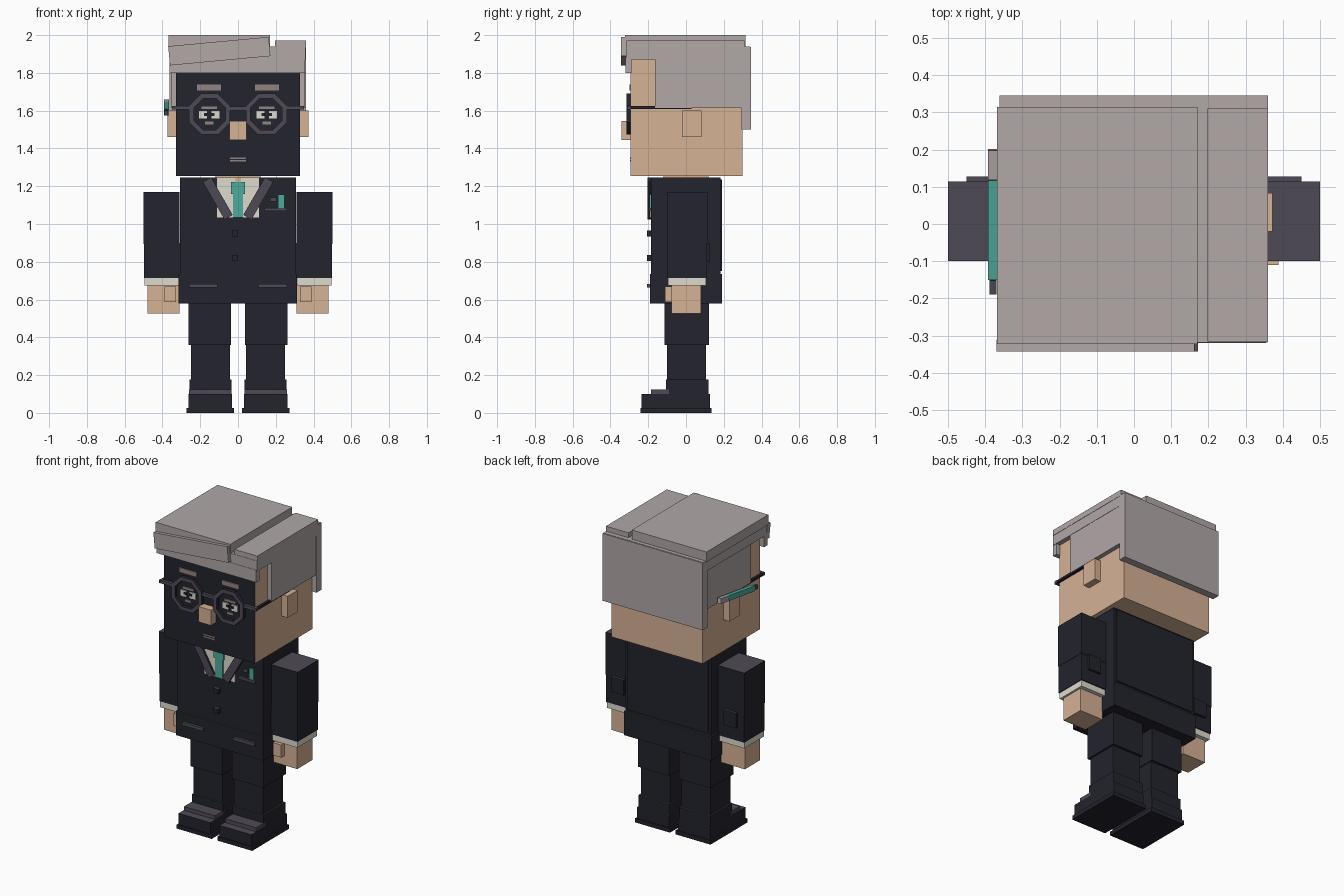
import bpy, bmesh, math
from mathutils import Matrix, Vector

if "Cube" in bpy.data.objects:
    bpy.data.objects.remove(bpy.data.objects["Cube"])


def material(name, r, g, b):
    lin = [((c / 255 + 0.055) / 1.055) ** 2.4 for c in (r, g, b)] + [1]
    m = bpy.data.materials.new(name)
    m.use_nodes = True
    m.diffuse_color = lin
    m.node_tree.nodes["Principled BSDF"].inputs["Base Color"].default_value = lin
    return m


hair = material("grey_hair", 177, 168, 167)
skin = material("skin", 214, 178, 149)
suit = material("dark_suit", 35, 35, 46)
charcoal = material("charcoal", 78, 74, 85)
white = material("shirt_white", 222, 219, 206)
teal = material("teal", 78, 171, 158)
rose = material("rose_grey", 150, 131, 132)

UP, FRONT = Vector((0, 0, 1)), Vector((0, -1, 0))


def finish(name, bm, mat, accent=None, facing=None):
    """Make the object; faces that point along 'facing' take the accent colour."""
    bmesh.ops.recalc_face_normals(bm, faces=bm.faces)
    bm.normal_update()
    me = bpy.data.meshes.new(name)
    me.materials.append(mat)
    if accent:
        me.materials.append(accent)
        for f in bm.faces:
            f.material_index = int(f.normal.dot(facing) > 0.9)
    bm.to_mesh(me)
    bm.free()
    ob = bpy.data.objects.new(name, me)
    bpy.context.scene.collection.objects.link(ob)
    return ob


def box(name, x, y, z, mat, accent=None, facing=UP, tilt=0, axis='Y'):
    """Box from (min, max) ranges, optionally tilted about its centre."""
    mid = Vector([sum(r) / 2 for r in (x, y, z)])
    size = [abs(r[1] - r[0]) for r in (x, y, z)]
    bm = bmesh.new()
    bmesh.ops.create_cube(bm, size=1)
    mtx = (Matrix.Translation(mid) @ Matrix.Rotation(math.radians(tilt), 4, axis)
           @ Matrix.Diagonal((*size, 1)))
    bmesh.ops.transform(bm, matrix=mtx, verts=bm.verts)
    return finish(name, bm, mat, accent, facing)


def pair(name, x, y, z, mat, accent=None, facing=UP, tilt=0):
    """The same box on the left (+x) and on the right (-x)."""
    box("left_" + name, x, y, z, mat, accent, facing, tilt)
    box("right_" + name, (-x[1], -x[0]), y, z, mat, accent, facing, -tilt)


def ring(name, cx, cz, outer, inner, y, mat):
    """Octagonal frame facing the front."""
    bm = bmesh.new()
    loops = []
    for r, yy in ((outer, y[0]), (inner, y[0]), (inner, y[1]), (outer, y[1])):
        angles = [math.tau * (i + 0.5) / 8 for i in range(8)]
        loops.append([bm.verts.new((cx + r * math.cos(a), yy, cz + r * math.sin(a)))
                      for a in angles])
    for k in range(4):
        a, b = loops[k], loops[(k + 1) % 4]
        for i in range(8):
            j = (i + 1) % 8
            bm.faces.new((a[i], a[j], b[j], b[i]))
    finish(name, bm, suit, mat, FRONT)


# Head, nose and ears
box("head", (-.328, .328), (-.293, .298), (1.255, 1.88), skin, suit, FRONT)
box("neck", (-.12, .12), (-.12, .12), (1.2, 1.26), skin)
box("nose", (-.045, .045), (-.342, -.29), (1.445, 1.545), skin)
pair("ear", (.325, .372), (-.02, .083), (1.46, 1.6), skin)

# Hair
box("hair_crown", (-.362, .358), (-.318, .34), (1.87, 1.94), hair)
box("hair_front", (-.362, .355), (-.32, -.288), (1.8, 1.88), hair)
box("hair_back", (-.362, .36), (.295, .345), (1.5, 1.938), hair)
pair("hair_side", (.32, .356), (-.163, .3), (1.615, 1.88), hair)
box("hair_top_wide", (-.368, .17), (-.322, .315), (1.935, 2), hair)
box("hair_top_narrow", (.197, .36), (-.316, .31), (1.935, 1.972), hair)
box("hair_fringe", (-.366, .168), (-.343, -.31), (1.864, 1.966), hair, tilt=-5.3)

# Face details
pair("eyebrow", (.09, .216), (-.3, -.292), (1.707, 1.738), rose)
for side, label in ((1, "left"), (-1, "right")):
    for n, offset in (("inner", -.033), ("outer", .033)):
        c = side * (.152 + offset)
        box(f"{label}_eye_{n}_white", (c - .021, c + .021), (-.299, -.292),
            (1.558, 1.598), white)
        p = c - side * offset * .4
        box(f"{label}_eye_{n}_pupil", (p - .009, p + .009), (-.301, -.292),
            (1.572, 1.588), suit)
    ring(label + "_glasses_rim", side * .15, 1.582, .117, .09, (-.316, -.29), charcoal)
pair("eyelid", (.112, .192), (-.299, -.292), (1.608, 1.622), rose)
pair("lower_lid", (.13, .174), (-.299, -.292), (1.528, 1.542), rose)
box("mouth_upper", (-.042, .042), (-.297, -.292), (1.344, 1.352), rose)
box("mouth_lower", (-.042, .042), (-.297, -.292), (1.33, 1.338), rose)

# Glasses bridge and arms
box("glasses_bridge", (-.05, .05), (-.312, -.29), (1.602, 1.622), charcoal)
pair("glasses_hinge", (.25, .35), (-.312, -.293), (1.606, 1.626), charcoal)
pair("glasses_arm", (.335, .35), (-.312, .03), (1.608, 1.624), suit)

# Pencil behind the right ear, pointing down towards the front
def pencil(name, y0, y1, mat, thin=0):
    slope = .14
    mid = 1.613 + slope * (y0 + y1) / 2
    box(name, (-.392 + thin, -.366 - thin), (y0, y1), (mid - .017 + thin, mid + .017 - thin),
        mat, tilt=8, axis='X')

pencil("pencil_body", -.15, .12, teal)
pencil("pencil_end", .12, .2, hair)
pencil("pencil_tip", -.188, -.15, charcoal, .004)

# Jacket
box("jacket_body", (-.308, .308), (-.184, .182), (.73, 1.245), suit, charcoal)
box("jacket_hem", (-.315, .312), (-.19, .19), (.578, .735), suit, charcoal)
box("jacket_back", (-.29, .29), (.17, .19), (.75, 1.235), suit)
box("shirt_front", (-.11, .11), (-.19, -.182), (1.035, 1.246), white)
box("tie_blade", (-.027, .027), (-.196, -.188), (1.035, 1.165), teal)
box("tie_knot", (-.036, .036), (-.2, -.188), (1.16, 1.222), teal)
box("throat", (-.015, .015), (-.194, -.188), (1.222, 1.246), skin)
pair("lapel", (.082, .132), (-.204, -.182), (1.02, 1.25), suit, charcoal, FRONT, 30)
for n, z in (("upper", .95), ("lower", .82)):
    box(n + "_button", (-.033, .001), (-.206, -.184), (z - .016, z + .016), suit, charcoal)
pair("hip_pocket", (.108, .26), (-.206, -.188), (.663, .683), charcoal)
box("chest_pocket", (.14, .26), (-.198, -.183), (1.068, 1.085), charcoal)
box("pocket_square", (.213, .246), (-.192, -.183), (1.085, 1.156), teal)
box("chest_badge", (.17, .204), (-.192, -.183), (1.12, 1.14), charcoal)

# Arms and hands
pair("upper_arm", (.31, .5), (-.1, .114), (.895, 1.17), suit, charcoal)
pair("forearm", (.306, .498), (-.098, .112), (.715, .9), suit)
pair("elbow_patch", (.36, .45), (.11, .128), (.8, .9), suit, charcoal)
pair("cuff", (.314, .494), (-.095, .106), (.675, .718), white)
pair("hand", (.31, .48), (-.076, .08), (.525, .68), skin)
pair("thumb", (.328, .388), (-.11, -.07), (.588, .67), skin)

# Legs and shoes
pair("upper_leg", (.036, .262), (-.114, .122), (.36, .6), suit)
pair("lower_leg", (.042, .25), (-.1, .106), (.15, .365), suit)
pair("ankle", (.035, .258), (-.105, .118), (.1, .176), suit, charcoal)
pair("shoe_tongue", (.035, .26), (-.185, -.09), (.095, .125), charcoal)
pair("shoe", (.033, .262), (-.236, .128), (.02, .1), suit, charcoal)
pair("sole", (.02, .272), (-.242, .136), (0, .026), suit)
